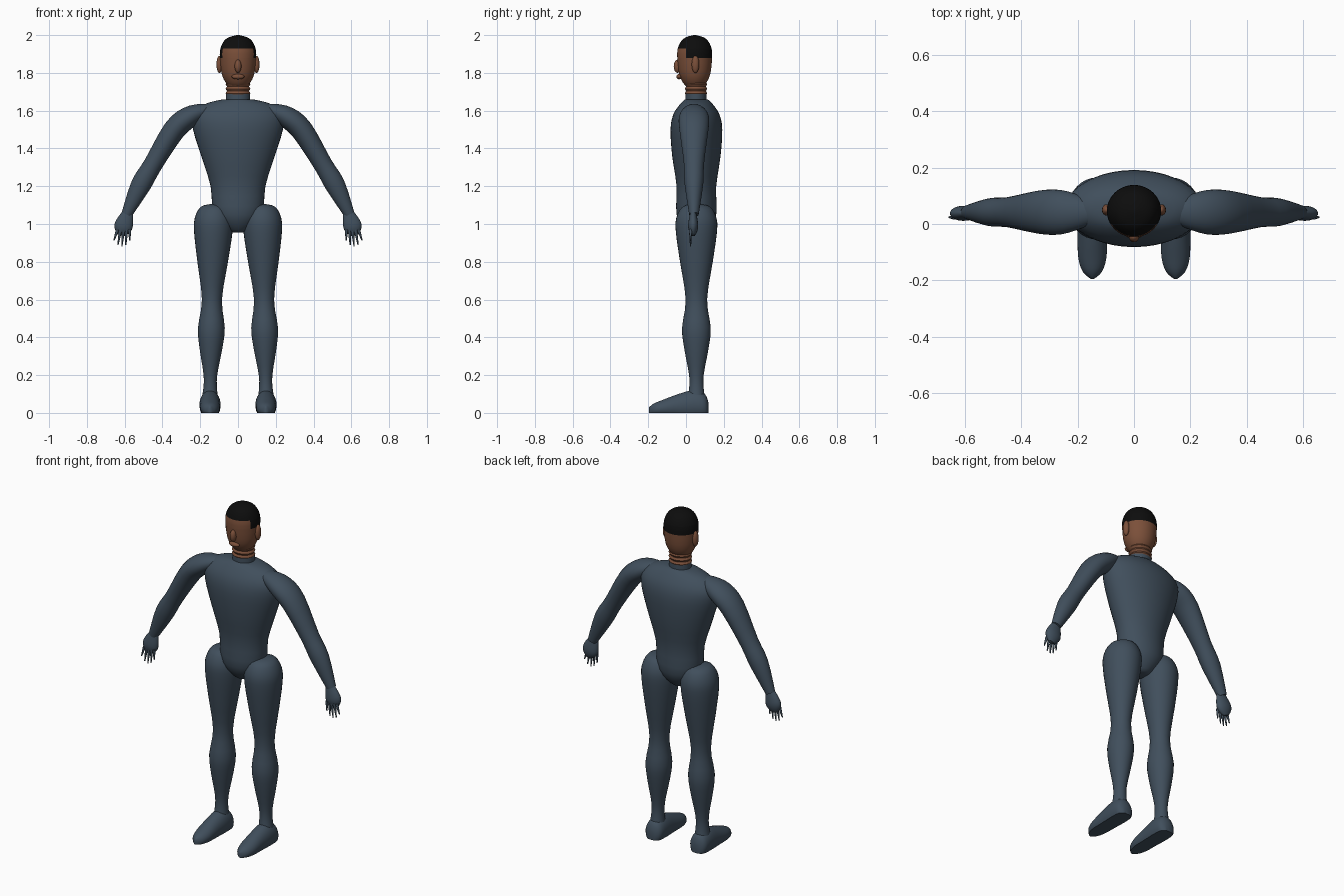
import bpy, bmesh, math
from mathutils import Matrix, Vector

if "Cube" in bpy.data.objects:
    bpy.data.objects.remove(bpy.data.objects["Cube"])


def material(name, *rgb):
    mat = bpy.data.materials.new(name)
    mat.use_nodes = True
    mat.diffuse_color = (*rgb, 1)
    shader = mat.node_tree.nodes["Principled BSDF"]
    shader.inputs["Base Color"].default_value = (*rgb, 1)
    return mat


suit = material("slate_suit", .052, .078, .108)
skin = material("brown_skin", .2, .08, .042)
hair = material("black_hair", .004, .004, .004)


def finish(bm, name, *materials):
    """Turn the mesh into a named, smooth shaded object."""
    bmesh.ops.recalc_face_normals(bm, faces=bm.faces)
    mesh = bpy.data.meshes.new(name)
    bm.to_mesh(mesh)
    bm.free()
    part = bpy.data.objects.new(name, mesh)
    bpy.context.collection.objects.link(part)
    for mat in materials:
        mesh.materials.append(mat)
    bpy.ops.object.select_all(action='DESELECT')
    part.select_set(True)
    bpy.context.view_layer.objects.active = part
    bpy.ops.object.shade_smooth_by_angle(angle=math.radians(50))


def spline(rows, steps=3):
    """Add in-between rows along a smooth curve through the given rows."""
    points = [Vector(row) for row in rows]
    padded = [points[0], *points, points[-1]]
    result = []
    for before, start, end, after in zip(padded, points, points[1:], padded[3:]+[points[-1]]):
        leave, arrive = (end - before) / 2, (after - start) / 2
        for step in range(steps):
            t = step / steps
            ease = t * t * (3 - 2 * t)
            result.append(start.lerp(end, ease) + leave * t * (1 - t) ** 2
                          - arrive * t * t * (1 - t))
    return result + [points[-1]]


def loft(rings, segments=32):
    """Skin a list of (centre, axis, axis) ellipses and cap both ends."""
    bm = bmesh.new()
    angles = [math.tau * i / segments for i in range(segments)]
    loops = [[bm.verts.new(centre + u * math.cos(a) + v * math.sin(a)) for a in angles]
             for centre, u, v in rings]
    for lower, upper in zip(loops, loops[1:]):
        for i in range(segments):
            bm.faces.new((lower[i - 1], lower[i], upper[i], upper[i - 1]))
    bm.faces.new(loops[0])
    bm.faces.new(loops[-1])
    return bm


def upright(rows, centre_y, centre_x=lambda z: 0):
    """Level rings from rows of height, half width and half depth."""
    return [(Vector((centre_x(z), centre_y, z)), Vector((width, 0, 0)),
             Vector((0, depth, 0))) for z, width, depth in rows]


def limb(rows, side, centre_y, flatness):
    """Rings square to a path, from rows of x, height and radius."""
    rings = []
    for i, (x, z, radius) in enumerate(rows):
        before, after = rows[max(i - 1, 0)], rows[min(i + 1, len(rows) - 1)]
        path = Vector((after[0] - before[0], after[1] - before[1])).normalized()
        rings.append((Vector((side * x, centre_y, z)),
                      Vector((-side * path.y, 0, path.x)) * radius,
                      Vector((0, radius * flatness(z), 0))))
    return rings


def ball(name, centre, size, mat):
    bm = bmesh.new()
    place = Matrix.LocRotScale(Vector(centre), None, Vector(size))
    bmesh.ops.create_uvsphere(bm, u_segments=16, v_segments=12, radius=1, matrix=place)
    finish(bm, name, mat)


# Torso: height, half width, half depth
torso = [(.955, .02, .03), (.97, .06, .06), (1.05, .13, .105), (1.2, .145, .105),
         (1.36, .195, .128), (1.5, .238, .137), (1.58, .238, .122),
         (1.635, .175, .086), (1.66, .08, .06)]
finish(loft(upright(spline(torso), .055), 40), "torso", suit)

# Collar and folded neck
collar = [(z, .064, .056) for z in (1.64, 1.69)]
finish(loft(upright(collar, .053)), "collar", suit)
folds = []
for i in range(8):
    radius = .058 + .008 * (i % 2)
    folds.append((1.68 + .012 * i, radius, radius * .9))
finish(loft(upright(folds, .053)), "neck", skin)

# Head: height and half width, with the hairline cut in
head = [(1.72, .02), (1.735, .054), (1.79, .085), (1.88, .096), (1.93, .093),
        (1.97, .073), (1.99, .045), (2, .006)]
rows = [(z, width, width * .96) for z, width in spline(head)]
bm = loft(upright(rows, .046), 40)
crown, nape, temple = 1.93, 1.88, 0
for point, normal in (((0, 0, crown), (0, 0, 1)), ((0, 0, nape), (0, 0, 1)),
                      ((0, temple, 0), (0, 1, 0))):
    everything = [*bm.verts, *bm.edges, *bm.faces]
    bmesh.ops.bisect_plane(bm, geom=everything, plane_co=point, plane_no=normal)
for face in bm.faces:
    middle = face.calc_center_median()
    covered = middle.z > crown or (middle.z > nape and middle.y > temple)
    face.material_index = int(covered)
finish(bm, "head", skin, hair)

# Face
ball("nose", (0, -.045, 1.835), (.018, .02, .035), skin)
ball("lips", (0, -.036, 1.78), (.034, .015, .014), skin)

# Leg: height and radius
leg = [(1.105, .02), (1.09, .07), (1.03, .1), (.95, .101), (.8, .081), (.6, .053),
       (.45, .071), (.34, .06), (.2, .036), (.12, .037), (.04, .05)]
leg_rows = [(z, radius, radius * 1.07) for z, radius in spline(leg)]

# Foot: y, half width, height
foot = [(.12, .02, .05), (.1, .05, .1), (.04, .056, .12), (-.04, .053, .1),
        (-.12, .05, .07), (-.17, .034, .05), (-.195, .006, .03)]

# Arm and hand: x, height, radius
arm = [(.09, 1.62, .01), (.18, 1.6, .038), (.26, 1.565, .057), (.34, 1.495, .059),
       (.45, 1.315, .05), (.515, 1.205, .053), (.59, 1.05, .028)]
hand = [(.58, 1.07, .025), (.603, 1, .048), (.613, .965, .041), (.62, .94, .018)]
fingers = ("thumb", "index_finger", "middle_finger", "ring_finger", "little_finger")

for side, label in ((1, "left_"), (-1, "right_")):
    # Legs lean slightly outward towards the ankles
    rings = upright(leg_rows, .055, lambda z: side * (.15 - .02 * z))
    finish(loft(rings), label + "leg", suit)

    # Feet with flat soles
    rings = [(Vector((side * .148, y, height * .35)), Vector((width, 0, 0)),
              Vector((0, 0, height * .65))) for y, width, height in spline(foot)]
    bm = loft(rings)
    for vert in bm.verts:
        vert.co.z = max(vert.co.z, 0)
    finish(bm, label + "foot", suit)

    # Arms are deeper at the shoulder, hands are flat
    rings = limb(spline(arm), side, .042, lambda z: max(.9, 1.3 * z - .65))
    finish(loft(rings), label + "arm", suit)
    rings = limb(spline(hand), side, .038, lambda z: .55)
    finish(loft(rings), label + "hand", suit)

    # Thin fingers fan out, longest in the middle
    for i, finger in enumerate(fingers):
        root = Vector((.574 + .016 * i, .97, .009))
        tip = Vector((.573 + .021 * i, .88 + .008 * (i - 2) ** 2, .003))
        rings = limb([root, root.lerp(tip, .5), tip], side, .024, lambda z: 1)
        finish(loft(rings, 10), label + finger, suit)

    ball(label + "ear", (side * .098, .05, 1.845), (.016, .02, .046), skin)
